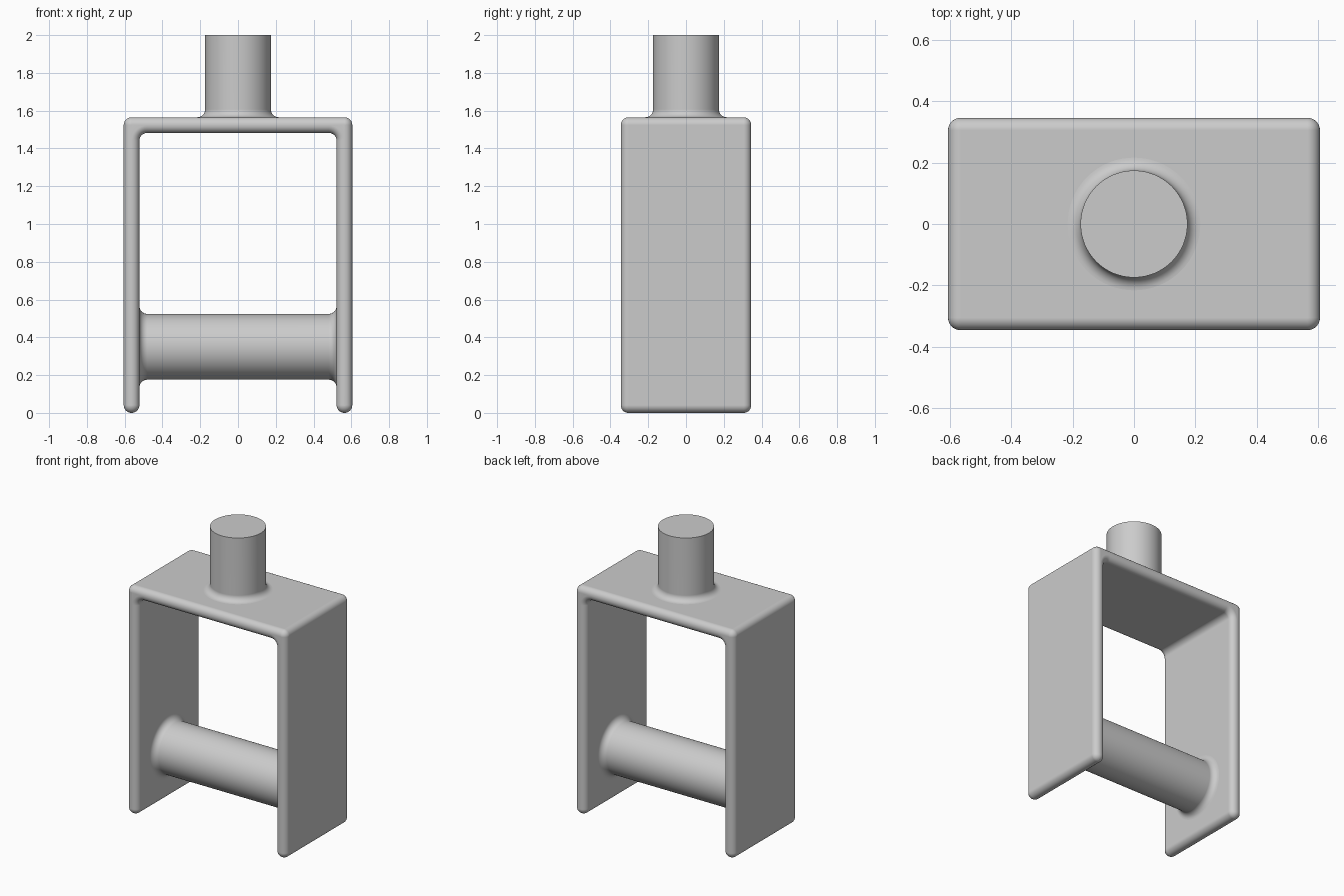
import bpy, bmesh, math
from mathutils import Matrix, Vector

if "Cube" in bpy.data.objects:
    bpy.data.objects.remove(bpy.data.objects["Cube"])

HALF_W, INNER_W = 0.605, 0.522      # outer and inner half widths of the frame
TOP, UNDER = 1.565, 1.482           # top and underside of the bridge
HALF_D = 0.345                      # half depth
R, BEVEL = 0.041, 0.04              # corner radius and edge rounding
STEPS = 8

grey = bpy.data.materials.new("warm grey metal")
grey.diffuse_color = (0.6, 0.6, 0.6, 1)
grey.use_nodes = True
grey.node_tree.nodes["Principled BSDF"].inputs["Base Color"].default_value = grey.diffuse_color


def finish(name, bm):
    bmesh.ops.recalc_face_normals(bm, faces=bm.faces)
    mesh = bpy.data.meshes.new(name)
    bm.to_mesh(mesh)
    bm.free()
    mesh.materials.append(grey)
    obj = bpy.data.objects.new(name, mesh)
    bpy.context.collection.objects.link(obj)
    bpy.ops.object.select_all(action='DESELECT')
    obj.select_set(True)
    bpy.context.view_layer.objects.active = obj
    bpy.ops.object.shade_smooth_by_angle(angle=math.radians(35))
    weighted = obj.modifiers.new("flat face shading", 'WEIGHTED_NORMAL')
    weighted.keep_sharp = True
    return obj


def arc(cx, cz, radius, start, end):
    angles = [math.radians(start + (end - start) * i / STEPS) for i in range(STEPS + 1)]
    return [(cx + radius * math.cos(a), cz + radius * math.sin(a)) for a in angles]


def frame_outline(inset):
    """Rounded upside-down U, shrunk by the inset."""
    out, inn = R - inset, R + inset
    half = (arc(INNER_W - R, UNDER - R, inn, 90, 0)
            + arc(INNER_W + R, R, out, 180, 270)
            + arc(HALF_W - R, R, out, 270, 360)
            + arc(HALF_W - R, TOP - R, out, 0, 90))
    return half + [(-x, z) for x, z in reversed(half)]


# Frame: outlines stacked through the depth, with rounded front and back rims
bm = bmesh.new()
sections = []
for i in range(STEPS + 1):
    a = math.pi / 2 * i / STEPS
    sections.append((BEVEL * (1 - math.sin(a)), -HALF_D + BEVEL * (1 - math.cos(a))))
sections += [(inset, -y) for inset, y in reversed(sections)]
rings = [[bm.verts.new((x, y, z)) for x, z in frame_outline(inset)] for inset, y in sections]
for a, b in zip(rings, rings[1:]):
    for j in range(len(a)):
        k = (j + 1) % len(a)
        bm.faces.new((a[j], a[k], b[k], b[j]))
# Front and back caps: a ladder of quads joining the inner and outer sides
n = STEPS + 1
for ring in (rings[0], rings[-1]):
    for h in (ring[:4 * n], ring[:3 * n + n - 1:-1]):
        bm.faces.new(h)
    bm.faces.new((ring[0], ring[4 * n - 1], ring[4 * n], ring[-1]))
finish("frame", bm)


def lathe(name, profile, matrix, segments=64):
    """Spin (radius, height) points around z, then place the result."""
    bm = bmesh.new()
    verts = [bm.verts.new((r, 0, h)) for r, h in profile]
    edges = [bm.edges.new(pair) for pair in zip(verts, verts[1:])]
    bmesh.ops.spin(bm, geom=verts + edges, cent=(0, 0, 0), axis=(0, 0, 1),
                   angle=math.tau, steps=segments)
    bmesh.ops.remove_doubles(bm, verts=bm.verts, dist=1e-5)
    bmesh.ops.transform(bm, matrix=matrix, verts=bm.verts)
    return finish(name, bm)


ROD, FILLET = 0.174, 0.042
flare = arc(ROD + FILLET, FILLET, FILLET, 270, 180)

# Stem with a flared foot and a flat top
lathe("stem", flare + [(ROD, 2 - TOP), (0, 2 - TOP)], Matrix.Translation((0, 0, TOP)))

# Axle between the legs, flared at both ends
left = [(r, h - INNER_W) for r, h in flare]
lathe("axle", left + [(r, -h) for r, h in reversed(left)],
      Matrix.Translation((0, 0, 0.35)) @ Matrix.Rotation(math.pi / 2, 4, 'Y'))
